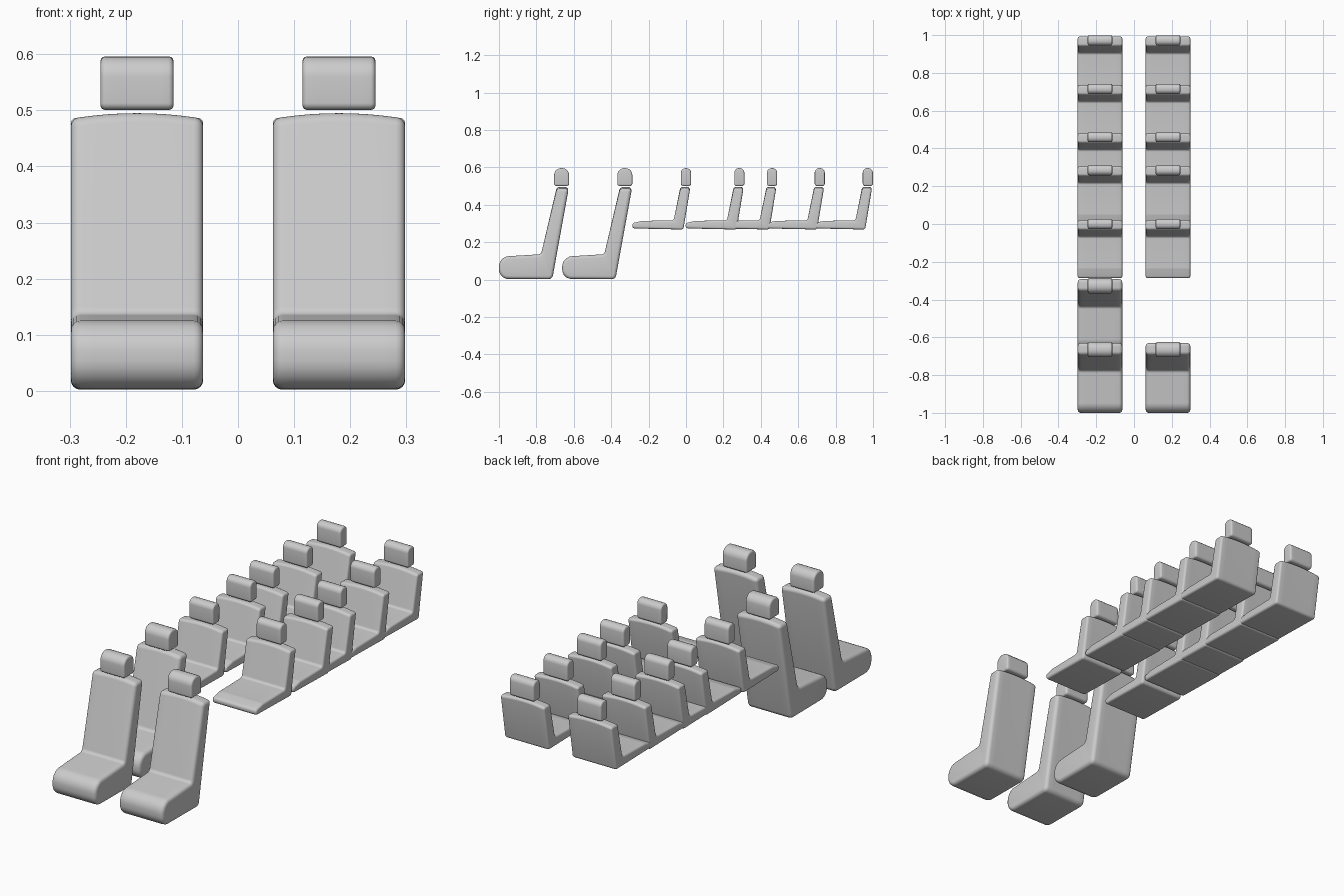
import bpy, bmesh, math
from mathutils import Vector

if "Cube" in bpy.data.objects:
    bpy.data.objects.remove(bpy.data.objects["Cube"])


def inset_rounded(corners, inset, steps=5):
    """Inset a counter-clockwise (y, z, radius) outline and round its corners."""
    pts = [Vector(c[:2]) for c in corners]
    n = len(pts)
    moved, convex = [], []
    for i, p in enumerate(pts):
        a = (p - pts[i - 1]).normalized()
        b = (pts[(i + 1) % n] - p).normalized()
        n1, n2 = Vector((-a.y, a.x)), Vector((-b.y, b.x))
        moved.append(p + (n1 + n2) * inset / (1 + n1.dot(n2)))
        convex.append(a.x * b.y - a.y * b.x > 0)
    out = []
    for i, p in enumerate(moved):
        r = corners[i][2]
        r = max(r - inset, 0.002) if convex[i] else r + inset
        d1 = (moved[i - 1] - p).normalized()
        d2 = (moved[(i + 1) % n] - p).normalized()
        half = math.acos(max(-1, min(1, d1.dot(d2)))) / 2
        c = p + (d1 + d2).normalized() * r / math.sin(half)
        t = r / math.tan(half)
        s, e = (p + d1 * t - c), (p + d2 * t - c)
        for k in range(steps + 1):
            out.append(c + s.lerp(e, k / steps).normalized() * r)
    return out


def padded_mesh(name, corners, half_width, edge, arch=0.0):
    """Sweep a side outline across x, with rounded side edges and an arched top."""
    flat = half_width - edge
    right = [(flat + edge * math.sin(a), edge * (1 - math.cos(a)))
             for a in [math.radians(d) for d in (0, 22.5, 45, 67.5, 90)]]
    inner = [(flat * k / 4, 0.0) for k in range(-3, 4)]
    stations = [(-x, i) for x, i in reversed(right)] + inner + right
    bm = bmesh.new()
    rings = []
    for x, inset in stations:
        ring = []
        for p in inset_rounded(corners, inset):
            weight = max(0, min(1, (p.y - 0.40) / 0.08))
            drop = arch * weight * (min(abs(x), flat) / half_width) ** 2
            ring.append(bm.verts.new((x, p.x, p.y - drop)))
        rings.append(ring)
    n = len(rings[0])
    for r0, r1 in zip(rings, rings[1:]):
        for j in range(n):
            k = (j + 1) % n
            bm.faces.new((r0[j], r0[k], r1[k], r1[j]))
    bm.faces.new(rings[0])
    bm.faces.new(rings[-1])
    bmesh.ops.recalc_face_normals(bm, faces=bm.faces)
    mesh = bpy.data.meshes.new(name)
    bm.to_mesh(mesh)
    bm.free()
    return mesh


def headrest_outline(h, top_radius):
    return [(-h, 0.501, 0.012), (h, 0.501, 0.012),
            (h, 0.596, top_radius), (-h, 0.596, top_radius)]


# Side outlines (y, z, corner radius), y measured from the headrest centre
tall_outline = [(-0.335, 0.004, 0.050), (-0.050, 0.002, 0.025),
                (0.038, 0.495, 0.016), (-0.026, 0.495, 0.020),
                (-0.110, 0.136, 0.018), (-0.335, 0.122, 0.055)]
short_outline = [(-0.287, 0.274, 0.014), (-0.014, 0.268, 0.014),
                 (0.022, 0.495, 0.011), (-0.030, 0.495, 0.014),
                 (-0.066, 0.317, 0.014), (-0.235, 0.314, 0.03),
                 (-0.287, 0.302, 0.014)]

HALF = 0.118
tall = (padded_mesh("tall_seat", tall_outline, HALF, 0.017, 0.010),
        padded_mesh("tall_headrest", headrest_outline(0.040, 0.036), 0.065, 0.009))
short = (padded_mesh("short_seat", short_outline, HALF, 0.010, 0.010),
         padded_mesh("short_headrest", headrest_outline(0.027, 0.024), 0.065, 0.008))


def place(kind, x, y):
    for mesh in kind:
        ob = bpy.data.objects.new(mesh.name, mesh)
        ob.location = (x, y, 0)
        bpy.context.collection.objects.link(ob)


# Tall front seats: a pair, then one on the left behind
for x, y in ((-0.18, -0.665), (0.18, -0.665), (-0.18, -0.327)):
    place(tall, x, y)

# Raised short seats in five rows of two
for y in (0.0, 0.285, 0.46, 0.715, 0.972):
    for x in (-0.18, 0.18):
        place(short, x, y)

# Smooth shading with crisp edges
bpy.ops.object.select_all(action='DESELECT')
for mesh in tall + short:
    ob = bpy.data.objects[mesh.name]
    ob.select_set(True)
    bpy.context.view_layer.objects.active = ob
bpy.ops.object.shade_smooth_by_angle(angle=math.radians(40))
